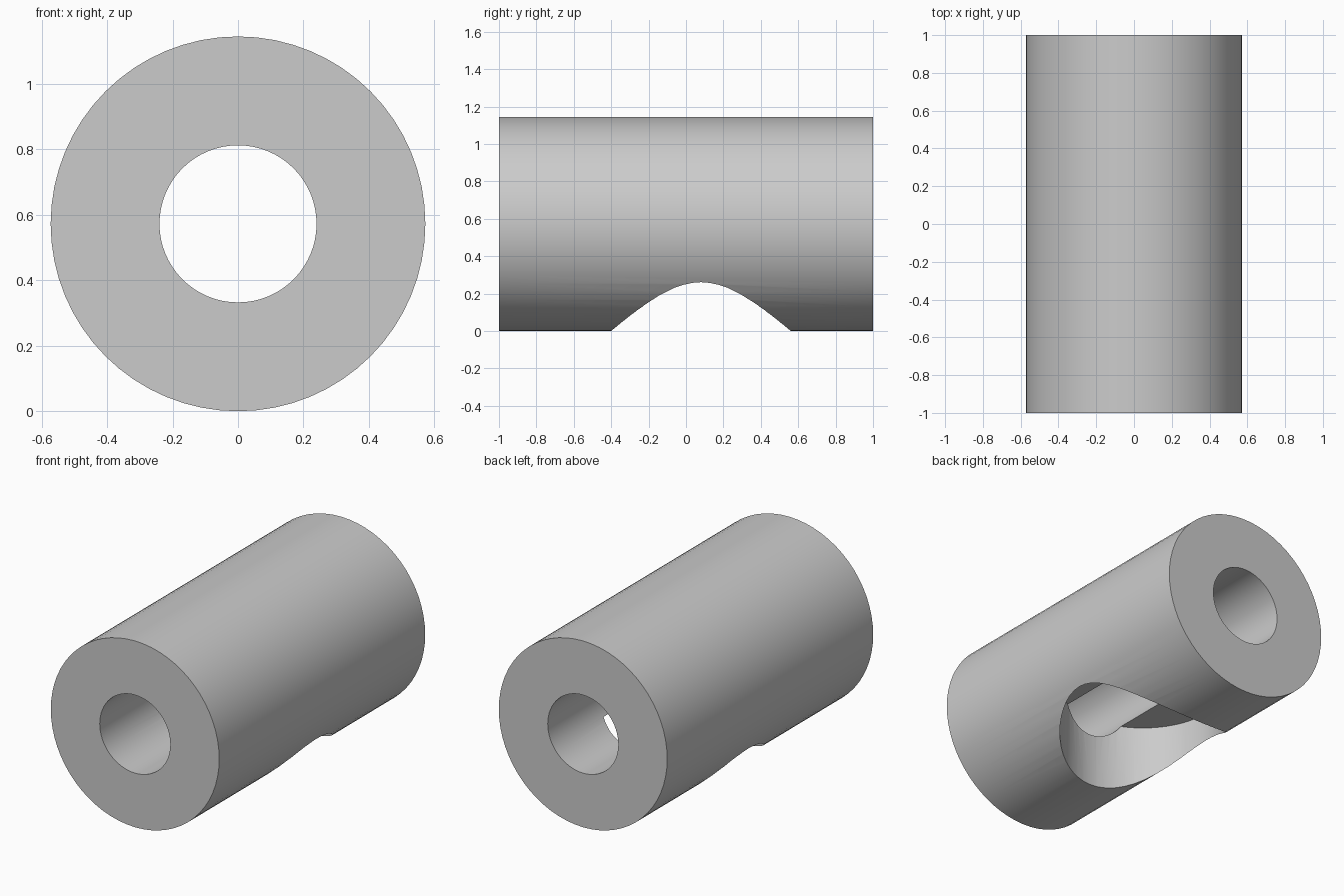
import bpy
import math

if "Cube" in bpy.data.objects:
    bpy.data.objects.remove(bpy.data.objects["Cube"], do_unlink=True)

OUTER, BORE, POCKET = 0.5725, 0.24, 0.48
LENGTH = 2.0
POCKET_TOP, POCKET_Y = 0.44, 0.08

grey = bpy.data.materials.new("plain_grey")
grey.use_nodes = True
grey.diffuse_color = (0.6, 0.6, 0.6, 1)
grey.node_tree.nodes["Principled BSDF"].inputs["Base Color"].default_value = (0.6, 0.6, 0.6, 1)


def cylinder(name, radius, depth, location, along_y=False):
    turn = (math.pi / 2, 0, 0) if along_y else (0, 0, 0)
    bpy.ops.mesh.primitive_cylinder_add(
        vertices=64, radius=radius, depth=depth, location=location, rotation=turn)
    obj = bpy.context.object
    obj.name = name
    obj.data.materials.append(grey)
    return obj


def cut(target, cutter):
    cutter.hide_render = True
    mod = target.modifiers.new(cutter.name, 'BOOLEAN')
    mod.operation = 'DIFFERENCE'
    mod.solver = 'EXACT'
    mod.object = cutter
    bpy.ops.object.select_all(action='DESELECT')
    target.select_set(True)
    bpy.context.view_layer.objects.active = target
    bpy.ops.object.modifier_apply(modifier=mod.name)
    bpy.data.objects.remove(cutter, do_unlink=True)


# Thick sleeve lying front to back
sleeve = cylinder("sleeve", OUTER, LENGTH, (0, 0, OUTER), along_y=True)

# Bore through the whole length
cut(sleeve, cylinder("bore_cutter", BORE, LENGTH + 0.4, (0, 0, OUTER), along_y=True))

# Flat-topped round pocket rising from below into the bore
depth = POCKET_TOP + 0.2
cut(sleeve, cylinder("pocket_cutter", POCKET, depth, (0, POCKET_Y, POCKET_TOP - depth / 2)))

bpy.ops.object.shade_smooth_by_angle(angle=math.radians(30))
